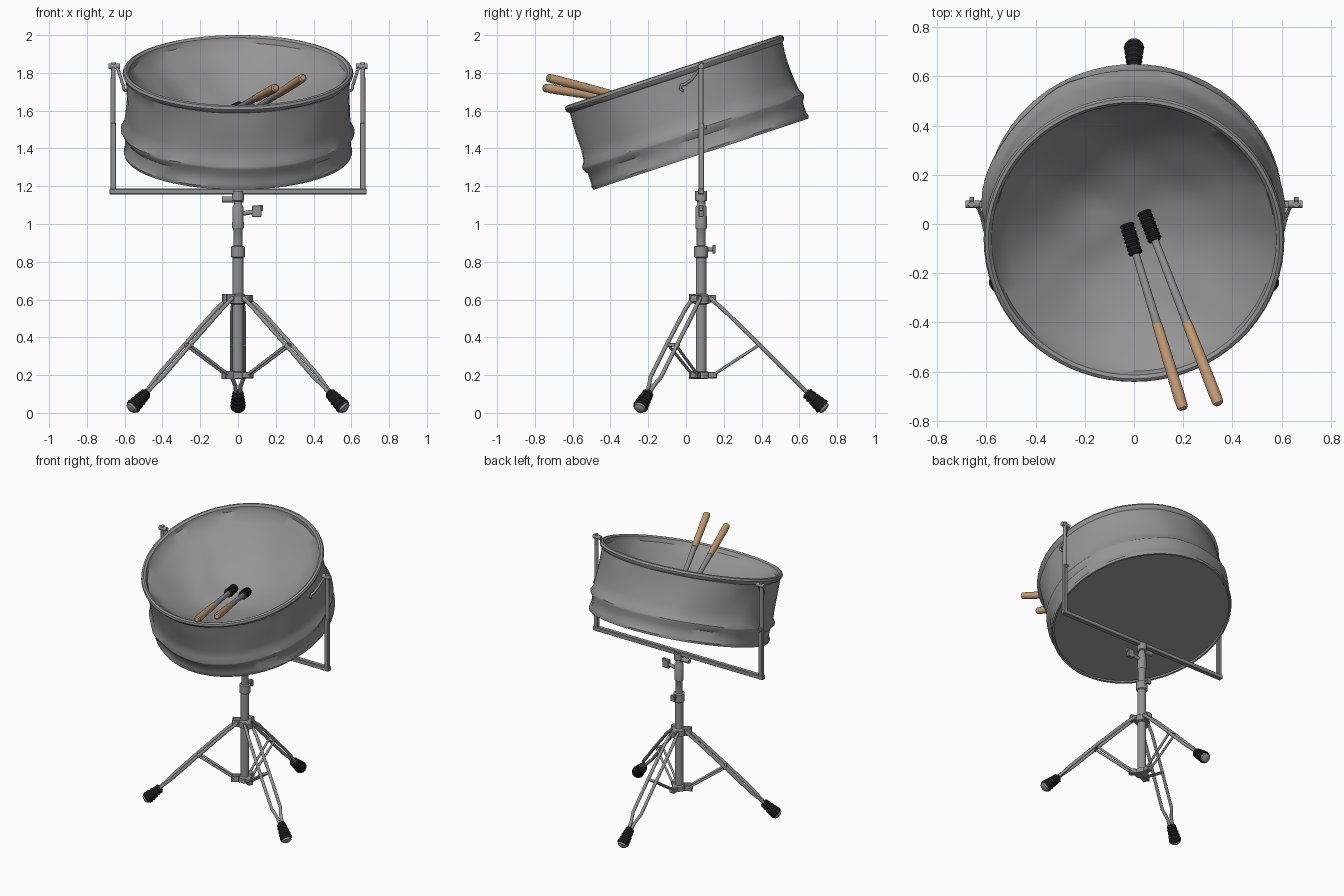
import bpy, bmesh, math
from mathutils import Vector, Matrix, noise

if "Cube" in bpy.data.objects:
    bpy.data.objects.remove(bpy.data.objects["Cube"])

def material(name, rgb):
    m = bpy.data.materials.new(name)
    m.diffuse_color = (*rgb, 1)
    m.use_nodes = True
    m.node_tree.nodes["Principled BSDF"].inputs["Base Color"].default_value = m.diffuse_color
    return m

DRUM = material("drum steel", (0.30, 0.30, 0.30))
STEEL = material("stand steel", (0.29, 0.29, 0.29))
RUBBER = material("black rubber", (0.015, 0.015, 0.015))
WOOD = material("handle wood", (0.56, 0.34, 0.18))

def finish(bm, name, mat, angle=35):
    bmesh.ops.recalc_face_normals(bm, faces=bm.faces)
    me = bpy.data.meshes.new(name)
    bm.to_mesh(me)
    bm.free()
    ob = bpy.data.objects.new(name, me)
    bpy.context.collection.objects.link(ob)
    me.materials.append(mat)
    bpy.ops.object.select_all(action='DESELECT')
    ob.select_set(True)
    bpy.context.view_layer.objects.active = ob
    bpy.ops.object.shade_smooth_by_angle(angle=math.radians(angle))
    return ob

def lathe(name, profile, mat, base, axis, seg=16, dent=0):
    """Turned part: (radius, distance) points spun round an axis, ends closed."""
    bm = bmesh.new()
    rings = []
    for r, h in profile:
        if r < 1e-5:
            rings.append([bm.verts.new((0, 0, h))])
            continue
        ring = []
        for i in range(seg):
            a = 2 * math.pi * i / seg
            p = Vector((r * math.cos(a), r * math.sin(a), h))
            if dent and 0.03 < h < 0.43:
                n = noise.noise(p * 5) * dent
                p.x *= 1 + n
                p.y *= 1 + n
                if r < 0.56:
                    p.z += n
            ring.append(bm.verts.new(p))
        rings.append(ring)
    for a, b in zip(rings, rings[1:]):
        for i in range(seg):
            j = (i + 1) % seg
            if len(a) == 1:
                bm.faces.new((a[0], b[i], b[j]))
            elif len(b) == 1:
                bm.faces.new((a[i], a[j], b[0]))
            else:
                bm.faces.new((a[i], a[j], b[j], b[i]))
    for ring in (rings[0], rings[-1]):
        if len(ring) > 1:
            bm.faces.new(ring)
    rot = Vector((0, 0, 1)).rotation_difference(Vector(axis).normalized())
    bm.transform(Matrix.Translation(base) @ rot.to_matrix().to_4x4())
    return finish(bm, name, mat)

def rod(name, p, q, r, mat, seg=12):
    d = Vector(q) - Vector(p)
    return lathe(name, [(r, 0), (r, d.length)], mat, p, d, seg)

def box(name, centre, size, mat, turn=0):
    bm = bmesh.new()
    bmesh.ops.create_cube(bm, size=1)
    bm.transform(Matrix.Translation(centre) @ Matrix.Rotation(turn, 4, 'Z')
                 @ Matrix.Diagonal((*size, 1)))
    bmesh.ops.bevel(bm, geom=bm.edges[:], offset=min(size) * 0.12, segments=1, affect='EDGES')
    return finish(bm, name, mat)

def wire(name, points, r, mat):
    cu = bpy.data.curves.new(name, 'CURVE')
    cu.dimensions = '3D'
    cu.bevel_depth = r
    cu.bevel_resolution = 2
    cu.use_fill_caps = True
    sp = cu.splines.new('POLY')
    sp.points.add(len(points) - 1)
    for pt, co in zip(sp.points, points):
        pt.co = (*co, 1)
    tmp = bpy.data.objects.new(name + "_path", cu)
    bpy.context.collection.objects.link(tmp)
    bpy.context.view_layer.update()
    me = tmp.evaluated_get(bpy.context.evaluated_depsgraph_get()).to_mesh()
    bm = bmesh.new()
    bm.from_mesh(me)
    bpy.data.objects.remove(tmp)
    return finish(bm, name, mat, 50)

# Drum: tilted shell with flange, rolled rim and hammered bowl
tilt = math.radians(18.3)
axis = Vector((0, -math.sin(tilt), math.cos(tilt)))
shell = [(0, .012), (.585, .012), (.588, 0), (.600, 0), (.605, .015), (.598, .035),
         (.597, .09), (.615, .118), (.616, .132), (.599, .16), (.593, .22), (.592, .30),
         (.592, .37), (.593, .425), (.605, .435), (.611, .45), (.605, .464),
         (.592, .468), (.579, .458), (.572, .43)]
bowl = [(.572 * k / 10, .43 - .26 * (1 - (k / 10) ** 2)) for k in range(9, -1, -1)]
lathe("steel_drum", shell + bowl, DRUM, (0, .08, 1.37), axis, 72, .022)

# Mallets: wooden handle, metal shaft, wound rubber head
for n, (end, head) in enumerate([((.20, -.755, 1.722), (-.03, .0, 1.60)),
                                 ((.345, -.735, 1.775), (.04, .05, 1.575))]):
    e, h = Vector(end), Vector(head)
    d = h - e
    u = d.normalized()
    s = str(n + 1)
    lathe("mallet_handle_" + s, [(.014, 0), (.022, .008), (.024, .05), (.022, .25), (.020, .37)],
          WOOD, e, u)
    lathe("mallet_shaft_" + s, [(.018, .36), (.017, .5), (.014, d.length - .02)], STEEL, e, u)
    ridges = [(.031 if k % 2 else .026, .13 * k / 16) for k in range(17)]
    lathe("mallet_head_" + s, ridges, RUBBER, h - u * .13, u)

# Centre column with collars
Y = .08
lathe("stand_column", [(.028, .18), (.028, .82), (.037, .825), (.037, .88), (.024, .885),
                       (.024, .97), (.031, .98), (.029, 1.09), (.022, 1.10), (.022, 1.12),
                       (.032, 1.125), (.032, 1.175)], STEEL, (0, Y, 0), (0, 0, 1), 20)
lathe("upper_leg_hub", [(.03, .575), (.045, .58), (.045, .62), (.03, .63)],
      STEEL, (0, Y, 0), (0, 0, 1), 20)
lathe("lower_brace_hub", [(.03, .18), (.045, .183), (.045, .215), (.03, .22)],
      STEEL, (0, Y, 0), (0, 0, 1), 20)

# Clamp screws and wing nuts
rod("collar_screw", (0, Y + .02, .865), (0, Y + .065, .865), .010, STEEL)
box("collar_wing_nut", (0, Y + .068, .867), (.03, .016, .045), STEEL)
rod("tilt_screw", (-.085, Y, 1.13), (.03, Y, 1.13), .016, STEEL)
rod("height_screw", (.02, Y, 1.055), (.085, Y, 1.065), .012, STEEL)
box("height_wing_nut", (.10, Y, 1.068), (.05, .025, .06), STEEL)
box("height_wing_tip", (.12, Y, 1.085), (.025, .02, .03), STEEL)

# Three folding legs with paired rods, braces and rubber feet
for n, deg in enumerate((90, 210, 330)):
    a = math.radians(deg)
    s = "_" + str(n + 1)

    def at(r, side, z):
        return Vector((r * math.cos(a) - side * math.sin(a),
                       Y + r * math.sin(a) + side * math.cos(a), z))
    box("upper_hub_lug" + s, at(.05, 0, .605), (.06, .045, .04), STEEL, a)
    box("lower_hub_lug" + s, at(.06, 0, .2), (.05, .04, .035), STEEL, a)
    for side, tag in ((1, "_left"), (-1, "_right")):
        wire("leg_rod" + s + tag, [at(.045, side * .022, .61), at(.12, side * .03, .545),
                                   at(.31, side * .032, .36), at(.48, side * .032, .19),
                                   at(.53, side * .013, .14), at(.58, side * .011, .09)],
             .011, STEEL)
        wire("brace_rod" + s + tag, [at(.07, side * .016, .205), at(.30, side * .022, .355)],
             .008, STEEL)
    rod("brace_pin" + s, at(.305, -.042, .36), at(.305, .042, .36), .009, STEEL)
    p, q = at(.555, 0, .11), at(.645, 0, .03)
    L = (q - p).length
    foot = [(.02, 0)] + [(.026 + .013 * k / 10 + (.004 if k % 2 else 0), L * k / 10)
                         for k in range(1, 11)]
    lathe("rubber_foot" + s, foot, RUBBER, p, q - p)
    lathe("foot_tip" + s, [(.033, 0), (.031, .012), (.018, .02), (0, .022)], STEEL, q, q - p)

# Cradle: cross bar, uprights and hanging hooks
box("cradle_cross_bar", (0, Y, 1.172), (1.36, .032, .03), STEEL)
for sx, tag in ((1, "_right"), (-1, "_left")):
    box("cradle_upright" + tag, (sx * .66, Y, 1.35), (.03, .03, .37), STEEL)
    rod("cradle_post" + tag, (sx * .663, Y, 1.50), (sx * .66, Y, 1.855), .013, STEEL)
    rod("cradle_bolt" + tag, (sx * .625, Y, 1.835), (sx * .685, Y, 1.835), .015, STEEL)
    rod("post_screw" + tag, (sx * .66, Y, 1.515), (sx * .66, Y + .03, 1.515), .009, STEEL)
    wire("hanging_hook" + tag, [(sx * .645, Y, 1.835), (sx * .632, .065, 1.81),
                                (sx * .618, .03, 1.765), (sx * .61, -.005, 1.74),
                                (sx * .606, -.025, 1.735), (sx * .605, -.03, 1.715),
                                (sx * .595, -.015, 1.705)], .008, STEEL)
